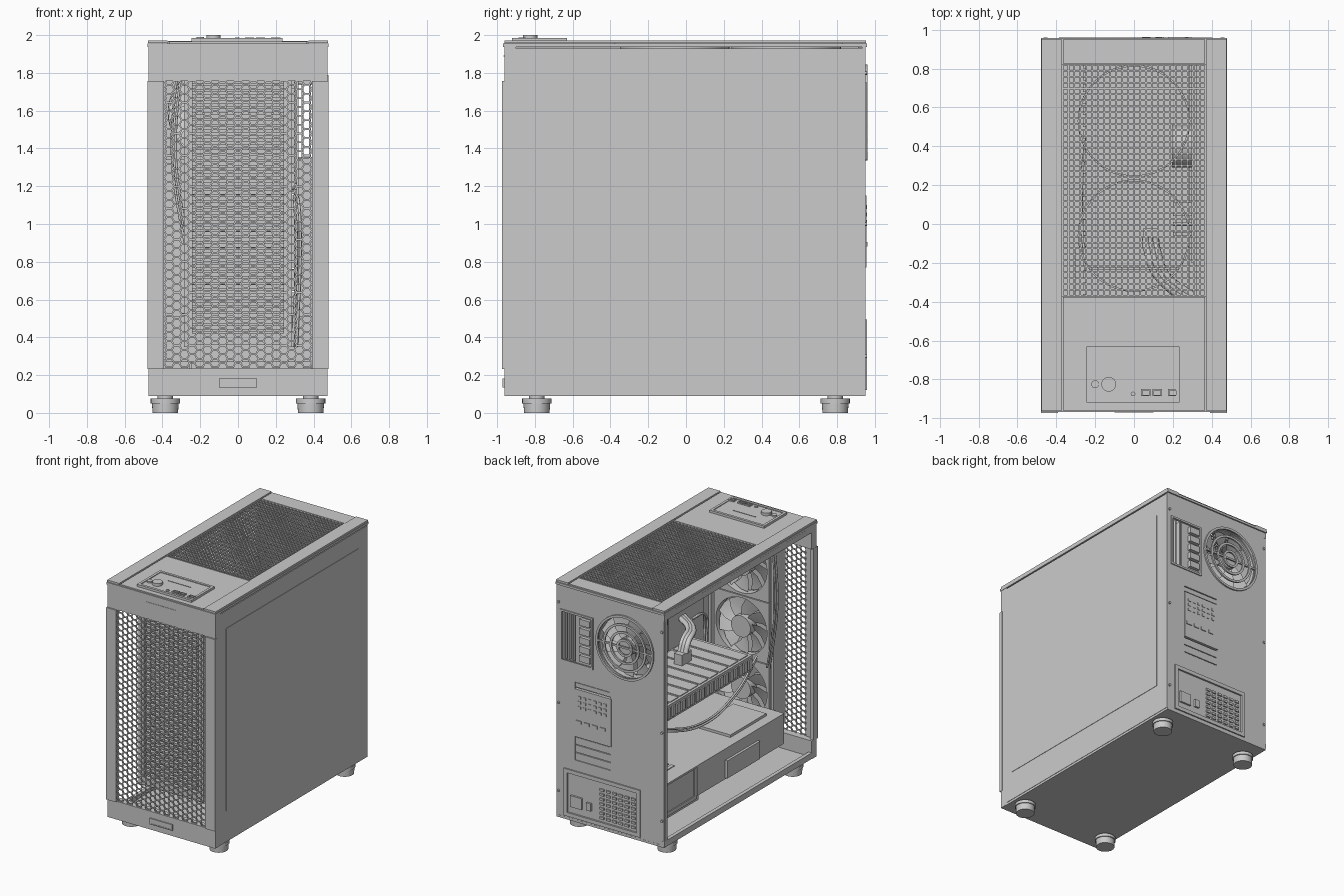
import bpy, bmesh, math
from mathutils import Matrix, Vector

if "Cube" in bpy.data.objects:
    bpy.data.objects.remove(bpy.data.objects["Cube"])

grey = bpy.data.materials.new("case_grey")
grey.diffuse_color = (0.6, 0.6, 0.6, 1)
grey.use_nodes = True
grey.node_tree.nodes["Principled BSDF"].inputs["Base Color"].default_value = grey.diffuse_color
AX = {'z': Matrix.Identity(3),
      'y': Matrix(((1, 0, 0), (0, 0, -1), (0, 1, 0))),
      'x': Matrix(((0, 0, 1), (1, 0, 0), (0, 1, 0)))}


def finish(name, bm, smooth=False):
    bmesh.ops.recalc_face_normals(bm, faces=bm.faces)
    me = bpy.data.meshes.new(name)
    bm.to_mesh(me)
    bm.free()
    me.materials.append(grey)
    ob = bpy.data.objects.new(name, me)
    bpy.context.collection.objects.link(ob)
    if smooth:
        bpy.ops.object.select_all(action='DESELECT')
        ob.select_set(True)
        bpy.context.view_layer.objects.active = ob
        bpy.ops.object.shade_smooth_by_angle(angle=math.radians(35))
    return ob


def boxes(name, *specs):
    """Boxes given as x0, x1, y0, y1, z0, z1."""
    bm = bmesh.new()
    for a, b, c, d, e, f in specs:
        m = Matrix.Translation(((a+b)/2, (c+d)/2, (e+f)/2)) @ Matrix.Diagonal((b-a, d-c, f-e, 1))
        bmesh.ops.create_cube(bm, size=1, matrix=m)
    return finish(name, bm)


def rect(u0, u1, v0, v1):
    return [(u0, v0), (u1, v0), (u1, v1), (u0, v1)]


def circ(u, v, r, n=48):
    return [(u+r*math.cos(2*math.pi*i/n), v+r*math.sin(2*math.pi*i/n)) for i in range(n)]


def plate(name, axis, pos, t, *loops):
    """Flat plate facing an axis; inner loops become holes."""
    cu = bpy.data.curves.new(name, 'CURVE')
    cu.dimensions, cu.fill_mode, cu.extrude = '2D', 'BOTH', t/2
    for lp in loops:
        s = cu.splines.new('POLY')
        s.points.add(len(lp)-1)
        for p, (u, v) in zip(s.points, lp):
            p.co = (u, v, 0, 1)
        s.use_cyclic_u = True
    tmp = bpy.data.objects.new("tmp", cu)
    bpy.context.collection.objects.link(tmp)
    dg = bpy.context.evaluated_depsgraph_get()
    me = bpy.data.meshes.new_from_object(tmp.evaluated_get(dg))
    bm = bmesh.new()
    bm.from_mesh(me)
    bpy.data.objects.remove(tmp)
    bpy.data.meshes.remove(me)
    bmesh.ops.remove_doubles(bm, verts=bm.verts, dist=1e-5)
    off = Vector([pos if axis == a else 0 for a in 'xyz'])
    bmesh.ops.transform(bm, matrix=Matrix.Translation(off) @ AX[axis].to_4x4(), verts=bm.verts)
    return finish(name, bm, True)


def cyl(name, axis, loc, r, h, n=32, r2=None):
    bm = bmesh.new()
    bmesh.ops.create_cone(bm, cap_ends=True, segments=n, radius1=r, radius2=r if r2 is None else r2,
                          depth=h, matrix=Matrix.Translation(loc) @ AX[axis].to_4x4())
    return finish(name, bm, True)


def cable(name, r, *pts):
    cu = bpy.data.curves.new(name, 'CURVE')
    cu.dimensions, cu.bevel_depth, cu.bevel_resolution, cu.resolution_u = '3D', r, 2, 8
    s = cu.splines.new('BEZIER')
    s.bezier_points.add(len(pts)-1)
    for b, p in zip(s.bezier_points, pts):
        b.co = p
        b.handle_left_type = b.handle_right_type = 'AUTO'
    cu.materials.append(grey)
    bpy.context.collection.objects.link(bpy.data.objects.new(name, cu))


def blades(name, axis, loc, r0, r1, depth, n=9):
    """Wide swept fan blades around an axis."""
    bm = bmesh.new()
    for k in range(n):
        a = 2*math.pi*k/n
        rows = []
        for r, sweep in ((r0, 0), ((r0+r1)/2, .12), (r1, .3)):
            rows.append([bm.verts.new(AX[axis] @ Vector((r*math.cos(a+sweep+d), r*math.sin(a+sweep+d), z))
                                      + Vector(loc)) for d, z in ((0, -depth/2), (.35, 0), (.7, depth/2))])
        for p, q in zip(rows, rows[1:]):
            for i in (0, 1):
                bm.faces.new((p[i], q[i], q[i+1], p[i+1]))
    bmesh.ops.solidify(bm, geom=bm.faces[:], thickness=.004)
    finish(name, bm, True)


# Main shell
boxes("floor", (-.472, .472, -.95, .95, .09, .108))
boxes("right_panel", (.462, .475, -.955, .945, .108, 1.93))
plate("right_panel_inset", 'x', .476, .004, rect(-.83, .83, .34, 1.79))
boxes("left_rails", (-.475, -.445, -.95, .95, .105, .14), (-.475, -.445, -.95, .95, 1.89, 1.935),
      (-.475, -.445, -.955, -.92, .1, 1.94), (-.475, -.455, .91, .945, .1, 1.94))

# Top panel, grid and control plate
plate("top_panel", 'z', 1.947, .018, rect(-.478, .478, -.968, .958), rect(-.365, .365, -.37, .82))
boxes("top_rails", *[(min(s*.372, s*.476), max(s*.372, s*.476), -.962, .952, 1.957, 1.972) for s in (-1, 1)])
boxes("top_covers", (-.365, .365, -.96, -.376, 1.955, 1.966), (-.365, .365, .826, .95, 1.955, 1.966))
plate("grid_border", 'z', 1.961, .014, rect(-.37, .37, -.373, .823), rect(-.362, .362, -.365, .815))
grid = [(-.368+i*.0307-.004, -.368+i*.0307+.004, -.37, .82, 1.952, 1.962) for i in range(25)]
grid += [(-.368, .368, -.37+i*.0305-.004, -.37+i*.0305+.004, 1.952, 1.963) for i in range(40)]
boxes("top_grid", *grid)
for y in (.53, -.06):
    plate("top_fan_ring", 'z', 1.93, .012, circ(0, y, .29), circ(0, y, .28))
boxes("top_crossbar", (-.23, .23, -.235, -.225, 1.93, 1.945))
plate("control_plate", 'z', 1.972, .012, rect(-.245, .235, -.92, -.63))
plate("control_border", 'z', 1.98, .008, rect(-.245, .235, -.92, -.63), rect(-.225, .215, -.9, -.65))
cyl("power_button", 'z', (-.13, -.825, 1.987), .038, .026)
cyl("button_stem", 'z', (-.2, -.825, 1.98), .02, .02)
boxes("button_bar", (-.2, -.13, -.832, -.818, 1.975, 1.985))
cyl("audio_jack", 'z', (-.005, -.875, 1.982), .012, .012, 16)
for x in (.06, .12, .2):
    plate("port", 'z', 1.982, .012, rect(x-.024, x+.024, -.885, -.85), rect(x-.017, x+.017, -.88, -.857))
boxes("control_mark", (-.1, .1, -.735, -.73, 1.976, 1.981))

# Front caps, columns and badge
boxes("front_top_cap", (-.475, .475, -.962, -.9, 1.757, 1.938))
boxes("front_bottom_cap", (-.475, .475, -.962, -.9, .09, .235))
boxes("front_columns", (-.478, -.392, -.973, -.945, .232, 1.757), (.392, .478, -.973, -.945, .232, 1.757))
plate("badge", 'y', -.964, .008, rect(-.1, .1, .135, .183))
plate("badge_border", 'y', -.967, .008, rect(-.1, .1, .135, .183), rect(-.09, .09, .143, .175))
boxes("front_slit", (-.13, .125, -.965, -.96, 1.888, 1.892))

# Hexagonal front mesh
bm = bmesh.new()
R = .027
for i in range(21):
    for j in range(33):
        cx, cz = -.405+i*1.5*R, .24+(j+(i % 2)*.5)*math.sqrt(3)*R
        if cz > 1.76:
            continue
        ring = {}
        for key, r, y in (("of", R, -.958), ("if", R-.005, -.958), ("ib", R-.005, -.948), ("ob", R, -.948)):
            ring[key] = [bm.verts.new((cx+r*math.cos(k*math.pi/3), y, cz+r*math.sin(k*math.pi/3)))
                         for k in range(6)]
        for p, q in (("of", "if"), ("if", "ib"), ("ib", "ob"), ("ob", "of")):
            for k in range(6):
                n = (k+1) % 6
                bm.faces.new((ring[p][k], ring[p][n], ring[q][n], ring[q][k]))
finish("front_mesh", bm)

# Front radiator and three fans behind the mesh
plate("radiator_frame", 'y', -.81, .06, rect(-.265, .265, .36, 1.86), rect(-.24, .24, .42, 1.82))
boxes("radiator_fins", *[(-.24, .24, -.825, -.8, .43+i*.031, .445+i*.031) for i in range(45)])
boxes("radiator_core", (-.24, .24, -.8, -.79, .42, 1.82))
boxes("fan_posts", (-.285, -.265, -.84, -.69, .35, 1.93), (.265, .285, -.84, -.69, .35, 1.93))
for z in (.61, 1.1, 1.59):
    plate("front_fan_frame", 'y', -.73, .07, rect(-.242, .242, z-.242, z+.242), circ(0, z, .225))
    cyl("front_fan_hub", 'y', (0, -.725, z), .085, .075)
    blades("front_fan_blades", 'y', (0, -.73, z), .08, .218, .04)

# Rear panel with openings
plate("rear_panel", 'y', .94, .018, rect(-.472, .472, .1, 1.937), circ(-.13, 1.59, .245),
      rect(.16, .43, 1.35, 1.74), rect(0, .31, .58, 1.2), rect(-.25, .39, .135, .48))
for r in (.06, .12, .18, .245):
    plate("rear_grille_ring", 'y', .955, .012, circ(-.13, 1.59, r+.01), circ(-.13, 1.59, r-.008))
boxes("rear_grille_bar", (-.37, .11, .945, .957, 1.583, 1.597))
cyl("rear_fan_hub", 'y', (-.13, .91, 1.59), .07, .05)
blades("rear_fan_blades", 'y', (-.13, .9, 1.59), .065, .237, .04)
plate("rear_fan_frame", 'y', .895, .07, rect(-.38, .12, 1.34, 1.84), circ(-.13, 1.59, .24))

# Rear connectors
plate("connector_frame", 'y', .952, .01, rect(.15, .44, 1.34, 1.75), rect(.165, .425, 1.355, 1.735))
boxes("connector_block", (.165, .315, .85, .935, 1.35, 1.74))
boxes("connector_bars", *[(x, x+.012, .9, .935, 1.35, 1.74) for x in (.335, .375, .405)])
boxes("rear_ports", *[(.175, .265, .93, .962, 1.38+i*.072, 1.43+i*.072) for i in range(5)])

# Expansion slots and card bracket
boxes("slot_covers", *[(.0, .31, .93, .945, .582+i*.062, .638+i*.062) for i in range(3)],
      (-.01, .31, .93, .955, .77, 1.15), (0, .31, .93, .945, 1.16, 1.195))
boxes("card_ports", *[(.04+i*.07, .085+i*.07, .945, .962, .88, .905) for i in range(4)])
boxes("card_vents", *[(.03+i*.045, .055+i*.045, .95, .959, z, z+.02) for i in range(6) for z in (1.0, 1.04, 1.08)])

# Power supply with rear grille
boxes("power_supply", (-.25, .39, .2, .94, .13, .475))
plate("supply_frame", 'y', .952, .014, rect(-.265, .405, .12, .495), rect(-.235, .375, .15, .465))
boxes("supply_grille", *[(-.215+i*.055, -.18+i*.055, .94, .95, .17+j*.037, .188+j*.037)
                         for i in range(6) for j in range(7)])
boxes("supply_socket", (.25, .35, .94, .955, .2, .29), (.17, .21, .94, .955, .21, .27))
plate("supply_label", 'x', -.254, .008, rect(.23, .85, .15, .43), rect(.26, .82, .18, .4))

# Shroud with a side flange, drives and vents
boxes("shroud", (-.38, .455, -.69, .93, .495, .51), (-.38, -.368, -.69, .4, .27, .5),
      (-.38, .455, -.69, -.678, .27, .5))
boxes("drive_plate", (-.3, -.01, -.58, -.13, .51, .53))
boxes("drive_cage", (-.4, -.05, -.36, .05, .28, .42))
boxes("shroud_vents", *[(-.25+i*.05, -.22+i*.05, .5, .8, .51, .516) for i in range(9)])

# Tray, board and cooler
plate("tray", 'x', .315, .012, rect(-.66, .93, .5, 1.93))
boxes("mainboard", (.296, .309, -.2, .92, .6, 1.85))
boxes("memory", *[(.2, .296, -.06+i*.05, -.04+i*.05, 1.3, 1.72) for i in range(4)])
cyl("cooler_block", 'x', (.245, .4, 1.5), .11, .1)

# Graphics card with ribbed top and finned side
boxes("graphics_card", (-.25, .285, -.48, .93, .9, 1.02))
boxes("card_ribs", *[(-.23, .27, -.45+i*.125, -.345+i*.125, 1.02, 1.026) for i in range(11)])
boxes("card_fins", *[(-.262, -.25, -.46+i*.06, -.42+i*.06, .92, 1.0) for i in range(23)])
boxes("card_plug", (.05, .12, -.14, -.02, 1.02, 1.11))
for dx in (-.025, 0, .025):
    cable("card_cable", .02, (.085+dx, -.08, 1.1), (.09+dx, -.12, 1.17), (.14+dx, -.26, 1.2), (.31, -.4+dx, 1.2))

# Loose cables
for d in (0, .02):
    cable("front_cable", .007, (-.31+d, -.66, 1.92), (-.35+d, -.65, 1.4), (-.32+d, -.65, 1.1), (-.27+d, -.66, .85))
    cable("sagging_cable", .008, (-.2, .7, .86-d), (-.27, .2, .74-d), (-.24, -.3, .8-d), (-.2, -.6, .95-d))
    cable("side_cable", .008, (.29+d, -.7, .35), (.31+d, -.7, .9), (.3+d, -.67, 1.12), (.3, -.5, 1.15))

# Feet and screws
for x in (-.385, .385):
    for y in (-.79, .79):
        cyl("foot", 'z', (x, y, .027), .068, .054, 32, .07)
        cyl("foot_collar", 'z', (x, y, .063), .077, .024)
        cyl("foot_neck", 'z', (x, y, .082), .04, .018)
for x in (-.455, .455):
    for z in (.3, 1.0, 1.8):
        cyl("rear_screw", 'y', (x, .953, z), .01, .012, 12)
